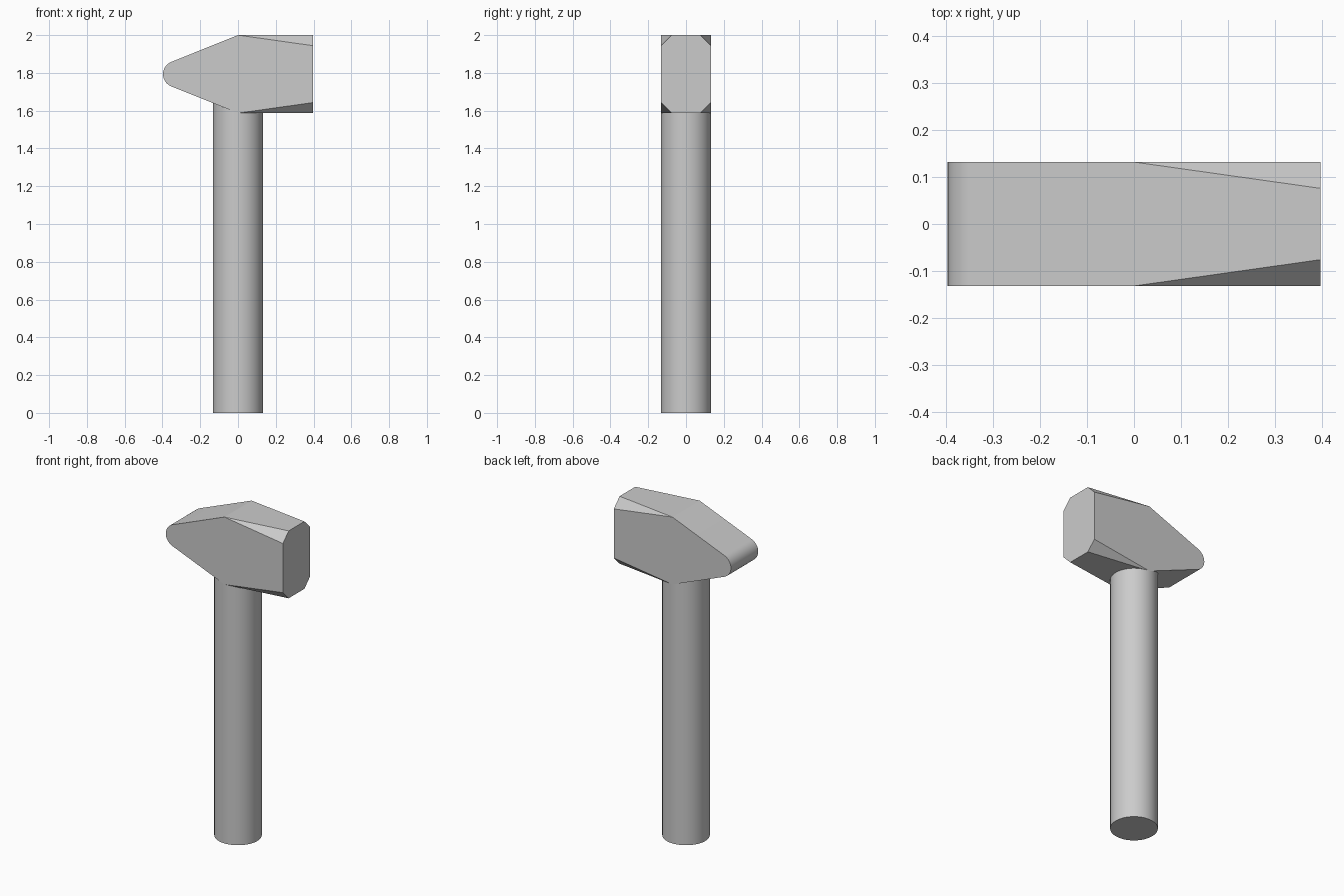
import bpy
import bmesh
import math
from mathutils import Vector

cube = bpy.data.objects.get("Cube")
if cube:
    bpy.data.objects.remove(cube, do_unlink=True)

# Shared material
grey = bpy.data.materials.new("plain_grey")
grey.use_nodes = True
colour = (0.6, 0.6, 0.6, 1.0)
grey.diffuse_color = colour
grey.node_tree.nodes["Principled BSDF"].inputs["Base Color"].default_value = colour

HALF_WIDTH = 0.132
HALF_LENGTH = 0.397
TOP, BOTTOM = 2.0, 1.587
MID = (TOP + BOTTOM) / 2


def finish(obj):
    obj.data.materials.append(grey)
    bpy.ops.object.select_all(action="DESELECT")
    obj.select_set(True)
    bpy.context.view_layer.objects.active = obj
    bpy.ops.object.shade_smooth_by_angle(angle=math.radians(20))


# Handle: round shaft running up into the head
bpy.ops.mesh.primitive_cylinder_add(vertices=64, radius=HALF_WIDTH, depth=MID,
                                    location=(0, 0, MID / 2))
handle = bpy.context.object
handle.name = "handle"
finish(handle)

# Head side profile: square striking end, wedge with a rounded peen
profile = [(0, BOTTOM), (HALF_LENGTH, BOTTOM), (HALF_LENGTH, TOP), (0, TOP)]
nose_radius = 0.07
sweep = math.radians(68)
steps = 16
for i in range(steps + 1):
    angle = math.pi - sweep + 2 * sweep * i / steps
    profile.append((nose_radius - HALF_LENGTH + nose_radius * math.cos(angle),
                    MID + nose_radius * math.sin(angle)))

bm = bmesh.new()
side = bm.faces.new([bm.verts.new((x, -HALF_WIDTH, z)) for x, z in profile])
extruded = bmesh.ops.extrude_face_region(bm, geom=[side])
bmesh.ops.translate(bm, vec=(0, 2 * HALF_WIDTH, 0),
                    verts=[v for v in extruded["geom"] if isinstance(v, bmesh.types.BMVert)])
if not side.is_valid or len([f for f in bm.faces if len(f.verts) > 4]) < 2:
    bmesh.ops.holes_fill(bm, edges=[e for e in bm.edges if e.is_boundary], sides=0)

# Four tapering chamfers, widest at the striking face
chamfer = 0.056
for sy in (-1, 1):
    for sz in (-1, 1):
        corner = Vector((0, sy * HALF_WIDTH, MID + sz * (TOP - MID)))
        normal = Vector((chamfer / HALF_LENGTH, sy, sz)).normalized()
        bmesh.ops.bisect_plane(bm, geom=bm.verts[:] + bm.edges[:] + bm.faces[:],
                               dist=1e-5, plane_co=corner, plane_no=normal,
                               clear_outer=True)
        bmesh.ops.holes_fill(bm, edges=[e for e in bm.edges if e.is_boundary], sides=0)

bmesh.ops.recalc_face_normals(bm, faces=bm.faces[:])
mesh = bpy.data.meshes.new("hammer_head")
bm.to_mesh(mesh)
bm.free()
head = bpy.data.objects.new("hammer_head", mesh)
bpy.context.collection.objects.link(head)
finish(head)
